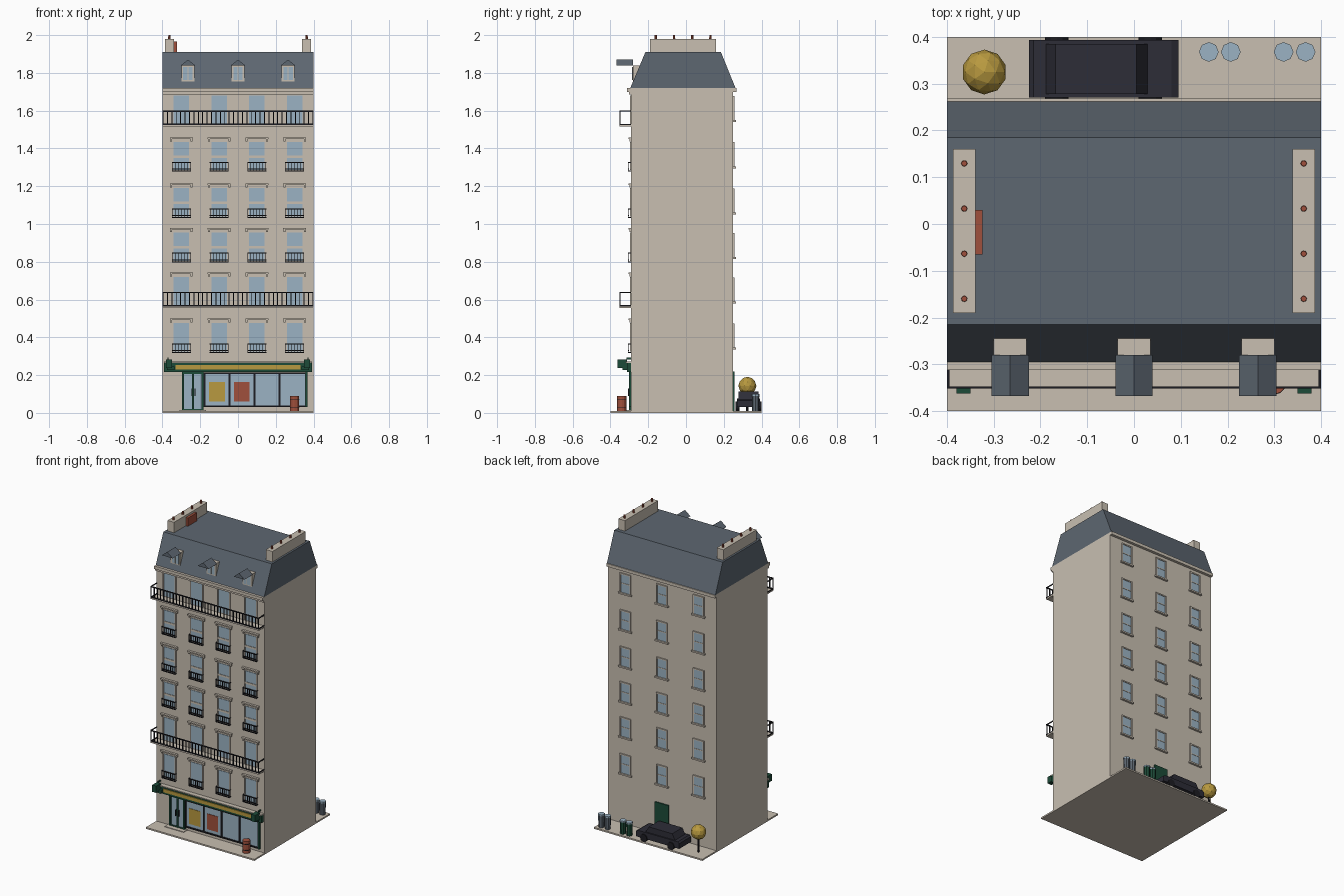
import bpy, bmesh, math
from mathutils import Matrix, Vector

cube = bpy.data.objects.get("Cube")
if cube:
    bpy.data.objects.remove(cube, do_unlink=True)


def material(name, *rgb):
    m = bpy.data.materials.new(name)
    m.use_nodes = True
    m.diffuse_color = (*rgb, 1)
    m.node_tree.nodes["Principled BSDF"].inputs["Base Color"].default_value = (*rgb, 1)
    return m


STONE = material("pale stone", .58, .52, .44)
SLATE = material("slate", .11, .135, .165)
GLASS = material("window glass", .33, .45, .55)
IRON = material("black iron", .012, .012, .016)
GREEN = material("shop green", .012, .07, .04)
GOLD = material("gold", .48, .32, .05)
BRICK = material("brick red", .35, .08, .045)
NAVY = material("dark car paint", .026, .026, .038)


def finish(name, mat, bm):
    bmesh.ops.recalc_face_normals(bm, faces=bm.faces[:])
    me = bpy.data.meshes.new(name)
    bm.to_mesh(me)
    bm.free()
    me.materials.append(mat)
    ob = bpy.data.objects.new(name, me)
    bpy.context.collection.objects.link(ob)
    return ob


def boxes(name, mat, items):
    """One object from boxes given as x, width, y range, z range."""
    bm = bmesh.new()
    for x, w, y0, y1, z0, z1 in items:
        mtx = Matrix.Translation((x, (y0 + y1) / 2, (z0 + z1) / 2))
        mtx = mtx @ Matrix.Diagonal((w, y1 - y0, z1 - z0, 1))
        bmesh.ops.create_cube(bm, size=1, matrix=mtx)
    return finish(name, mat, bm)


def prism(name, mat, profile, place, depth):
    """Extrude a flat profile; place maps (u, v) to a point."""
    bm = bmesh.new()
    face = bm.faces.new([bm.verts.new(place(u, v)) for u, v in profile])
    ext = bmesh.ops.extrude_face_region(bm, geom=[face])
    verts = [g for g in ext["geom"] if isinstance(g, bmesh.types.BMVert)]
    bmesh.ops.translate(bm, verts=verts, vec=Vector(depth))
    return finish(name, mat, bm)


def tubes(name, mat, centres, r0, r1, height, sides=8, axis="Z"):
    bm = bmesh.new()
    rot = Matrix.Rotation(math.pi / 2, 4, "X") if axis == "Y" else Matrix()
    for c in centres:
        bmesh.ops.create_cone(bm, cap_ends=True, segments=sides, radius1=r0, radius2=r1,
                              depth=height, matrix=Matrix.Translation(c) @ rot)
    return finish(name, mat, bm)


FRONT, BACK = -.29, .25

# Pavement, main block and cornices
boxes("pavement", STONE, [(0, .8, -.4, .4, 0, .01)])
boxes("building_body", STONE, [(0, .8, FRONT, BACK, .01, 1.72)])
boxes("cornice", STONE, [(0, .8, FRONT - .022, BACK + .018, 1.7, 1.72),
                         (0, .8, FRONT - .012, BACK, 1.685, 1.7)])

# Mansard roof with vertical gable ends
prism("mansard_roof", SLATE, [(-.295, 1.72), (.262, 1.72), (.185, 1.91), (-.215, 1.91)],
      lambda y, z: (-.4, y, z), (.8, 0, 0))

# Chimney stacks and pots
boxes("chimney_stacks", STONE, [(s * .363, .048, -.19, .16, 1.9, 1.98) for s in (-1, 1)])
boxes("brick_flue", BRICK, [(-.332, .016, -.065, .03, 1.9, 1.965)])
tubes("chimney_pots", BRICK, [(s * .363, -.16 + i * .0965, 1.985) for s in (-1, 1) for i in range(4)],
      .007, .006, .03)

# Dormers
DORMERS = (-.265, 0, .265)
boxes("dormer_walls", STONE, [(x, .07, -.281, -.243, 1.755, 1.84) for x in DORMERS])
boxes("dormer_glass", GLASS, [(x, .05, -.284, -.28, 1.762, 1.83) for x in DORMERS])
boxes("dormer_bars", STONE, [(x, .004, -.286, -.28, 1.762, 1.83) for x in DORMERS])
for x in DORMERS:
    prism("dormer_roof", SLATE, [(x - .04, 1.838), (x + .04, 1.838), (x, 1.87)],
          lambda u, v: (u, -.368, v), (0, .088, 0))

# Front windows: glass, frames, lintels
COLUMNS = (-.3, -.1, .1, .3)
ROWS = (.325, .57, .805, 1.04, 1.285, 1.53)
LONG = (ROWS[1], ROWS[-1])
glass, frames, lintels = [], [], []
for z in ROWS:
    for x in COLUMNS:
        glass.append((x, .082, FRONT - .003, FRONT, z, z + .15))
        if z not in (ROWS[0], *LONG):
            frames.append((x, .082, FRONT - .006, FRONT, z + .065, z + .078))
        frames += [(x + s * .044, .007, FRONT - .007, FRONT, z, z + .15) for s in (-1, 1)]
        if z != ROWS[-1]:
            lintels.append((x, .122, FRONT - .015, FRONT, z + .166, z + .174))
            lintels += [(x + s * .054, .01, FRONT - .01, FRONT, z + .153, z + .166) for s in (-1, 1)]
boxes("front_window_glass", GLASS, glass)
boxes("front_window_frames", STONE, frames)
boxes("front_lintels", STONE, lintels)

# Small window railings
rails = []
for z in ROWS:
    if z in LONG:
        continue
    for x in COLUMNS:
        y = FRONT - .018
        rails += [(x, .1, y, y + .005, z + h, z + h + .005) for h in (-.008, .003, .038)]
        rails += [(x - .048 + i * .016, .003, y, y + .004, z - .008, z + .04) for i in range(7)]
        rails += [(x + s * .048, .004, y, FRONT, z + h, z + h + .005) for s in (-1, 1) for h in (-.008, .038)]
boxes("window_railings", IRON, rails)

# Two full-width balconies
floors, iron = [], []
for z in LONG:
    y = -.352
    floors.append((0, .8, y, FRONT, z - .014, z - .006))
    iron += [(0, .8, y, y + .005, z + h, z + h + .007) for h in (-.006, .064)]
    iron += [(-.397 + i * .794 / 34, .005, y, y + .005, z - .006, z + .068) for i in range(35)]
    iron += [(s * .397, .005, y, FRONT, z + h, z + h + .006) for s in (-1, 1) for h in (-.006, .065)]
boxes("balcony_floors", STONE, floors)
boxes("balcony_railings", IRON, iron)

# Rear windows and door
REAR = [(x, z + .02) for x in (-.27, 0, .27) for z in ROWS]
boxes("rear_window_glass", GLASS, [(x, .066, BACK, BACK + .004, z, z + .12) for x, z in REAR])
boxes("rear_window_frames", STONE,
      [(x + s * .036, .008, BACK, BACK + .008, z, z + .12) for x, z in REAR for s in (-1, 1)]
      + [(x, .08, BACK, BACK + .008, z + .12, z + .128) for x, z in REAR]
      + [(x, .066, BACK, BACK + .006, z + .058, z + .064) for x, z in REAR])
boxes("rear_sills", STONE, [(x, .096, BACK, BACK + .014, z - .01, z) for x, z in REAR])
boxes("rear_door", GREEN, [(0, .1, BACK, BACK + .008, .01, .22)])

# Shop fascia, sign band and end lamps
boxes("shop_fascia", GREEN, [(0, .785, FRONT - .022, FRONT, .217, .265)])
boxes("sign_band", GOLD, [(0, .66, FRONT - .027, FRONT - .02, .231, .254)])
boxes("fascia_cap", STONE, [(0, .785, FRONT - .03, FRONT, .265, .272)])
boxes("fascia_lamps", GREEN, [(s * .365, .03, -.362, -.312, .238, .283) for s in (-1, 1)]
      + [(s * .355, .04, -.335, FRONT, .226, .246) for s in (-1, 1)]
      + [(s * .37, .006, -.315, FRONT, .283, .292) for s in (-1, 1)])

# Shop windows with posters
boxes("shop_glass", GLASS, [(.09, .54, FRONT - .004, FRONT, .035, .207)])
boxes("shop_frame", IRON, [(x, .01, FRONT - .01, FRONT, .03, .215) for x in (-.178, -.045, .087, .22, .36)]
      + [(.09, .55, FRONT - .01, FRONT, z, z + .009) for z in (.03, .206)])
boxes("shop_end_post", GREEN, [(.363, .01, FRONT - .013, FRONT, .03, .217)])
boxes("gold_poster", GOLD, [(-.112, .085, FRONT - .007, FRONT - .003, .06, .163)])
boxes("red_poster", BRICK, [(.02, .08, FRONT - .007, FRONT - .003, .06, .163)])

# Shop double door and step
boxes("shop_door_glass", GLASS, [(-.238, .11, FRONT - .004, FRONT, .012, .217)])
boxes("shop_door_frame", GREEN, [(x, .011, FRONT - .012, FRONT, .01, .217) for x in (-.292, -.238, -.188)]
      + [(-.24, .11, FRONT - .01, FRONT, z, z + .01) for z in (.01, .207)])
boxes("door_handles", IRON, [(-.238 + s * .01, .004, FRONT - .018, FRONT, .09, .13) for s in (-1, 1)])
boxes("door_step", STONE, [(-.24, .14, -.33, FRONT, .008, .014)])

# Barrel on the pavement
tubes("barrel", BRICK, [(.3, -.34, .05)], .024, .024, .08, 12)
tubes("barrel_hoops", IRON, [(.3, -.34, z) for z in (.03, .07)], .025, .025, .004, 12)

# Parked car
prism("car_body", NAVY, [(-.225, .03), (.095, .03), (.095, .065), (.08, .073), (-.215, .075), (-.225, .065)],
      lambda x, z: (x, .27, z), (0, .123, 0))
prism("car_cabin", NAVY, [(-.19, .072), (.03, .072), (.005, .113), (-.168, .113)],
      lambda x, z: (x, .278, z), (0, .107, 0))
tubes("car_wheels", IRON, [(x, y, .035) for x in (-.165, .035) for y in (.272, .388)],
      .025, .025, .022, 12, "Y")

# Tree with faceted crown
tubes("tree_trunk", IRON, [(-.32, .325, .06)], .007, .005, .1)
bm = bmesh.new()
bmesh.ops.create_icosphere(bm, subdivisions=2, radius=.048, matrix=Matrix.Translation((-.32, .325, .143)))
finish("tree_crown", GOLD, bm)

# Waste bins in two pairs
for name, mat, xs in (("green_bins", GREEN, (.16, .207)), ("grey_bins", SLATE, (.32, .367))):
    tubes(name, mat, [(x, .368, .05) for x in xs], .018, .02, .08)
    tubes(name + "_lids", GLASS, [(x, .368, .094) for x in xs], .021, .021, .01)
